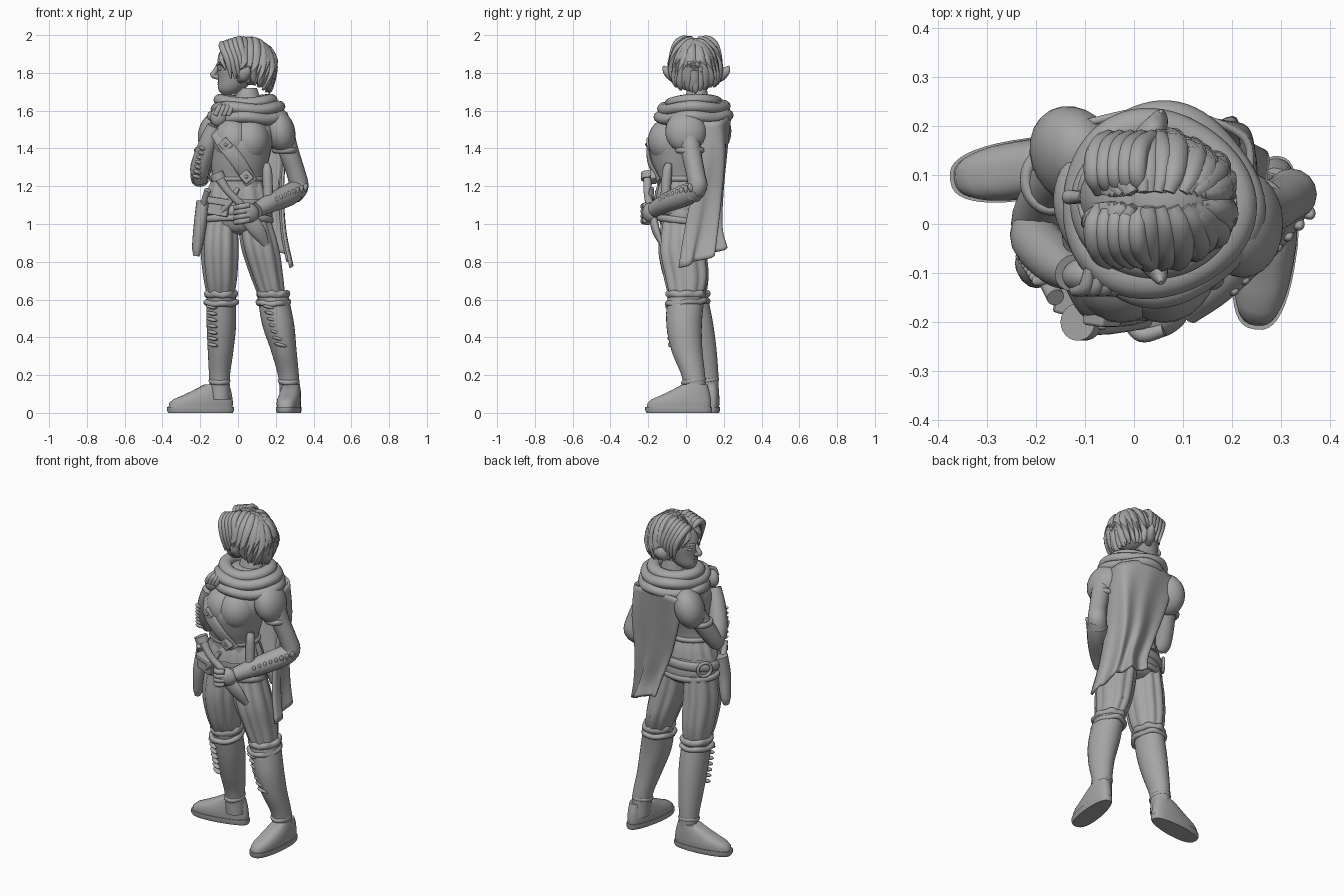
import bpy, bmesh, math, random
from mathutils import Vector

random.seed(4)
if bpy.data.objects.get("Cube"):
    bpy.data.objects.remove(bpy.data.objects["Cube"], do_unlink=True)

# One plain material for the whole figure
STONE = (.38, .38, .38, 1)
stone = bpy.data.materials.new("plain_grey")
stone.use_nodes = True
stone.diffuse_color = STONE
stone.node_tree.nodes["Principled BSDF"].inputs["Base Color"].default_value = STONE


def finish(name, bm):
    """Turn a bmesh into a smooth shaded object."""
    bmesh.ops.recalc_face_normals(bm, faces=bm.faces)
    mesh = bpy.data.meshes.new(name)
    bm.to_mesh(mesh)
    bm.free()
    mesh.materials.append(stone)
    obj = bpy.data.objects.new(name, mesh)
    bpy.context.collection.objects.link(obj)
    bpy.ops.object.select_all(action='DESELECT')
    obj.select_set(True)
    bpy.context.view_layer.objects.active = obj
    bpy.ops.object.shade_smooth_by_angle(angle=math.radians(50))
    return obj


def spline(points, steps=6):
    """Smooth curve through tuples of any length."""
    pts = [Vector(p) for p in points]
    pts = [pts[0] * 2 - pts[1]] + pts + [pts[-1] * 2 - pts[-2]]
    out = []
    for a, b, c, d in zip(pts, pts[1:], pts[2:], pts[3:]):
        for k in range(steps):
            t = k / steps
            out.append(b + (c - a) * (t / 2) + (a * 2 - b * 5 + c * 4 - d) * (t * t / 2)
                       + (b * 3 - a - c * 3 + d) * (t ** 3 / 2))
    return out + [pts[-2]]


def skin(name, rings, loop=False, closed=True):
    """Bridge a row of point rings into a surface."""
    bm = bmesh.new()
    rows = [[bm.verts.new(p) for p in ring] for ring in rings]
    count = len(rows[0])
    pairs = list(zip(rows, rows[1:])) + ([(rows[-1], rows[0])] if loop else [])
    for low, high in pairs:
        for i in range(count if closed else count - 1):
            j = (i + 1) % count
            bm.faces.new((low[i], low[j], high[j], high[i]))
    if closed and not loop:
        bm.faces.new(rows[0])
        bm.faces.new(rows[-1])
    return finish(name, bm)


def angles(count):
    return [math.tau * i / count for i in range(count)]


def loft(name, sections, ribs=0, depth=0):
    """Stack level ellipses given as x, y, z, radius x, radius y."""
    rings = []
    for x, y, z, rx, ry in spline(sections):
        ring = []
        for a in angles(64 if ribs else 32):
            swell = 1 + depth * (abs(math.sin(a * ribs / 2)) - 1)
            ring.append((x + rx * swell * math.cos(a), y + ry * swell * math.sin(a), z))
        rings.append(ring)
    return skin(name, rings)


def foot(name, centre, heading, sections):
    """Stack blunt outlines given as z, reach to toe, reach to heel, half width."""
    ahead = Vector((math.cos(heading), math.sin(heading), 0))
    across = Vector((-ahead.y, ahead.x, 0))
    rings = []
    for z, toe, heel, wide in sections:
        ring = []
        for a in angles(40):
            c, s = (math.copysign(abs(v) ** .75, v) for v in (math.cos(a), math.sin(a)))
            slim = wide * (1 if c > 0 else 1 + .2 * c)
            ring.append(Vector((*centre, z)) + ahead * ((toe - heel) / 2 + c * (toe + heel) / 2) + across * s * slim)
        rings.append(ring)
    return skin(name, rings)


def tube(name, points, flat=1, ref=(0, 0, 1), sides=16, steps=6):
    """Sweep an oval along x, y, z, radius points; flat squashes it along ref."""
    path = spline(points, steps)
    rings = []
    for i, p in enumerate(path):
        ahead, behind = path[min(i + 1, len(path) - 1)], path[max(i - 1, 0)]
        along = (ahead - behind).xyz.normalized()
        side = along.cross(Vector(ref)).normalized()
        rise = side.cross(along)
        rings.append([p.xyz + (side * math.cos(a) + rise * flat * math.sin(a)) * p.w
                      for a in angles(sides)])
    return skin(name, rings)


def band(name, centre, rx, ry, thick, tall, tilt=0, wave=0, lobes=5):
    """Closed hoop around the body, with an optional wavy drape."""
    x, y, z = centre
    rings = []
    for a in angles(72):
        w = wave * math.sin(a * lobes + x * 40)
        rings.append([(x + (rx + w + thick * math.cos(b)) * math.cos(a),
                       y + (ry + w + thick * math.cos(b)) * math.sin(a),
                       z + w + tilt * math.sin(a) + tall * math.sin(b)) for b in angles(12)])
    return skin(name, rings, loop=True)


def ball(name, place, size, turn=(0, 0, 0)):
    bm = bmesh.new()
    bmesh.ops.create_uvsphere(bm, u_segments=24, v_segments=16, radius=1)
    obj = finish(name, bm)
    obj.location, obj.scale, obj.rotation_euler = place, size, turn


def block(name, place, size, turn=(0, 0, 0)):
    bm = bmesh.new()
    bmesh.ops.create_cube(bm, size=1)
    for v in bm.verts:
        v.co = Vector(a * b for a, b in zip(v.co, size))
    obj = finish(name, bm)
    obj.location, obj.rotation_euler = place, turn
    bevel = obj.modifiers.new("soft_edges", 'BEVEL')
    bevel.width, bevel.segments = .006, 2


def studs(name, start, end, count, size, turn=(0, 0, 0)):
    """Row of small rounded toggles between two points."""
    for i in range(count):
        ball(f"{name}_{i}", Vector(start).lerp(Vector(end), i / (count - 1)), size, turn)


# Torso and bodice
loft("torso", [(0, -.02, .945, .05, .05), (0, -.02, .97, .13, .1), (0, -.02, 1.03, .182, .125),
               (-.005, -.03, 1.12, .172, .122), (0, -.035, 1.23, .143, .117), (.01, -.04, 1.33, .152, .142),
               (.02, -.025, 1.43, .165, .17), (.03, .02, 1.53, .17, .155), (.05, .05, 1.61, .09, .08),
               (.05, .06, 1.72, .05, .05)])
for side, x in (("right", -.025), ("left", .06)):
    ball(side + "_bust", (x, -.08, 1.44), (.11, .122, .125))
loft("bodice_skirt", [(0, -.03, 1.24, .14, .11), (0, -.03, 1.18, .165, .13), (0, -.03, 1.13, .18, .14)], 14, .08)
band("bodice_hem", (0, -.03, 1.24), .142, .115, .012, .015)
band("belt", (-.01, -.03, 1.08), .175, .13, .014, .028, .01)
band("lower_belt", (-.005, -.03, 1.02), .182, .13, .012, .018, -.015)
buckle = band("belt_buckle", (0, 0, 0), .04, .04, .009, .009)
buckle.location, buckle.rotation_euler = (-.165, .055, 1.08), (0, math.pi / 2, -.6)

# Legs: ribbed breeches, rolled cuffs, tall boots and flat shoes
legs = {
    "right": ([(-.09, -.02, 1.03, .09, .11), (-.095, -.02, .87, .102, .128), (-.092, 0, .72, .092, .12),
               (-.09, .02, .6, .07, .085)],
              [(-.09, .02, .62, .078, .095), (-.088, .05, .47, .078, .094), (-.092, .08, .33, .068, .082),
               (-.098, .11, .19, .055, .062), (-.095, .115, .07, .055, .058)],
              (-.195, .115), math.radians(188)),
    "left": ([(.085, -.02, 1.03, .09, .11), (.12, -.02, .87, .102, .128), (.155, 0, .72, .088, .12),
              (.185, 0, .6, .07, .09)],
             [(.185, 0, .62, .082, .098), (.212, -.01, .47, .085, .094), (.242, .005, .33, .068, .082),
              (.268, .04, .19, .055, .062), (.275, .05, .07, .052, .058)],
             (.272, -.035), math.radians(262)),
}
for side, (thigh, boot, middle, heading) in legs.items():
    loft(side + "_breeches", thigh, 9, .11)
    loft(side + "_boot", boot)
    x, y, z = boot[0][:3]
    band(side + "_knee_roll", (x, y, z - .035), .078, .096, .016, .016, .008, .003)
    band(side + "_knee_frill", (x, y, z + .008), .072, .09, .017, .02, 0, .003, 7)
    band(side + "_ankle_fold", boot[3][:2] + (.17,), .046, .054, .012, .014, .01)
    foot(side + "_sole", middle, heading, [(0, .175, .17, .058), (.012, .182, .175, .063), (.032, .182, .175, .063)])
    foot(side + "_shoe", middle, heading, [(.03, .174, .168, .058), (.052, .17, .17, .06), (.072, .148, .168, .059),
                                           (.09, .105, .165, .056), (.115, .05, .16, .053), (.15, -.015, .15, .044)])
studs("right_boot_lace", (-.14, -.05, .56), (-.135, -.01, .36), 7, (.032, .018, .01), (0, .2, -.5))
studs("left_boot_lace", (.165, -.093, .56), (.225, -.08, .36), 7, (.035, .016, .01), (0, .25, .1))

# Left arm resting on the sword
ball("left_puff_sleeve", (.222, 0, 1.49), (.08, .11, .115), (0, -.25, 0))
band("left_sleeve_cuff", (.247, .02, 1.39), .055, .064, .013, .016)
tube("left_upper_arm", [(.235, .01, 1.5, .058), (.27, .028, 1.38, .053), (.307, .05, 1.27, .05),
                        (.32, .06, 1.2, .053), (.29, .03, 1.16, .056)], ref=(0, 1, 0))
tube("left_bracer", [(.325, .065, 1.19, .05), (.26, -.01, 1.15, .058), (.17, -.11, 1.11, .05),
                     (.1, -.17, 1.075, .04)])
studs("left_bracer_lace", (.355, .025, 1.19), (.2, -.13, 1.12), 8, (.014, .014, .026), (.4, .3, 0))
ball("left_hand", (.055, -.19, 1.06), (.06, .04, .052), (0, .3, .4))
for i in range(4):
    z = 1.1 - i * .026
    tube(f"left_finger_{i}", [(.06, -.215, z, .015), (.015, -.225, z - .008, .016), (-.015, -.195, z - .015, .013)])

# Right arm raised to the collar
ball("right_puff_sleeve", (-.12, .137, 1.48), (.085, .108, .12), (0, .3, .5))
band("right_sleeve_cuff", (-.165, .09, 1.39), .055, .06, .013, .016)
tube("right_upper_arm", [(-.13, .12, 1.47, .06), (-.17, .07, 1.36, .054), (-.2, .01, 1.26, .05),
                         (-.2, -.02, 1.23, .045)], ref=(0, 1, 0))
tube("right_bracer", [(-.2, .01, 1.23, .042), (-.2, -.03, 1.3, .052), (-.16, -.075, 1.42, .05),
                      (-.125, -.1, 1.52, .038)], ref=(0, 1, 0))
studs("right_bracer_lace", (-.218, -.06, 1.25), (-.185, -.11, 1.4), 7, (.026, .014, .011), (0, .3, .4))
ball("right_hand", (-.1, -.105, 1.57), (.045, .036, .055), (0, .4, 0))
for i in range(4):
    x = -.12 + i * .022
    tube(f"right_finger_{i}", [(x, -.135, 1.575, .013), (x + .02, -.13, 1.615, .014), (x + .03, -.09, 1.63, .011)],
         ref=(0, 1, 0))

# Draped cowl and hanging cape
loft("cowl_base", [(.04, .04, 1.51, .185, .17), (.04, .04, 1.56, .18, .175), (.045, .045, 1.63, .13, .13),
                   (.05, .05, 1.66, .07, .07)])
for i, (z, r) in enumerate(((1.65, .125), (1.615, .16), (1.565, .172))):
    band(f"cowl_fold_{i}", (.04 + i * .006, .04, z), r, r - .004, .038, .032, .005, .007, 2 + i)
hem = [[(.245, .08, 1.54), (.225, .185, 1.55), (.06, .24, 1.58), (-.12, .21, 1.55)],
       [(.25, .07, 1.36), (.235, .19, 1.36), (.1, .215, 1.38), (-.08, .19, 1.36)],
       [(.24, .03, 1.16), (.225, .17, 1.16), (.12, .19, 1.16), (-.02, .165, 1.16)],
       [(.25, -.01, .96), (.24, .14, .96), (.17, .18, .98), (.04, .17, 1)],
       [(.285, -.04, .77), (.27, .11, .82), (.2, .2, .87), (.06, .19, .91)]]
columns = list(zip(*[spline(row, 12) for row in hem]))
sheet = []
for i, column in enumerate(columns):
    fold = math.sin(i * math.tau / 11) * .018
    sheet.append([p + Vector((fold * .6, fold, 0)) * (k / 24) for k, p in enumerate(spline(column, 6))])
cape = skin("cape", sheet, closed=False)
cape.modifiers.new("cloth_thickness", 'SOLIDIFY').thickness = .014

# Sword, scabbards, pouches and chest strap
tube("sword_grip", [(-.1, -.2, 1.245, .026), (-.05, -.205, 1.17, .02), (.03, -.19, 1.09, .022)], steps=3)
tube("sword_pommel", [(-.115, -.2, 1.27, .038), (-.1, -.2, 1.235, .038)], ref=(0, 1, 0), steps=1, sides=24)
tube("sword_guard", [(-.1, -.17, 1.05, .014), (-.05, -.19, 1.11, .018), (0, -.18, 1.19, .012)])
tube("sword_scabbard", [(.02, -.18, 1.07, .04), (.1, -.16, .97, .042), (.16, -.12, .87, .012)],
     flat=.5, ref=(0, 1, 0))
tube("hip_scabbard", [(-.185, -.08, 1.12, .035), (-.2, -.09, 1, .034), (-.215, -.08, .88, .028),
                      (-.22, -.08, .83, .016)], ref=(0, 1, 0), flat=1.2)
tube("hip_dagger_grip", [(-.16, -.15, 1.18, .018), (-.19, -.09, 1.08, .018)])
block("belt_pouch", (-.1, -.155, 1.09), (.11, .06, .09), (0, .15, -.25))
block("pouch_flap", (-.1, -.165, 1.12), (.12, .06, .035), (0, .15, -.25))
tube("belt_vial", [(.15, -.09, 1.32, .018), (.155, -.1, 1.27, .026), (.16, -.11, 1.13, .026)], ref=(0, 1, 0))
tube("chest_strap", [(-.12, -.11, 1.5, .036), (-.07, -.188, 1.42, .038), (0, -.192, 1.33, .038),
                     (.07, -.14, 1.22, .036)], flat=.3, ref=(0, 1, 0))
for i in range(3):
    place = Vector((-.065, -.193, 1.42)).lerp(Vector((.045, -.172, 1.25)), i / 2)
    block(f"strap_pocket_{i}", place, (.06, .03, .055), (.1, .85, 0))
    ball(f"strap_button_{i}", place + Vector((0, -.017, 0)), (.009, .006, .009))

# Head, turned to the right
loft("head", [(-.05, .055, 1.685, .035, .03), (-.035, .055, 1.715, .07, .06), (-.01, .055, 1.77, .095, .083),
              (.01, .055, 1.85, .12, .1), (.03, .055, 1.92, .11, .095), (.035, .055, 1.96, .06, .06)])
tube("nose", [(-.105, .055, 1.84, .01), (-.12, .055, 1.81, .013), (-.132, .055, 1.788, .015), (-.1, .055, 1.775, .012)],
     ref=(0, 1, 0))
for i, z in enumerate((1.75, 1.738)):
    ball(f"lip_{i}", (-.095, .055, z), (.013, .026, .008))
for side, s in (("left", -1), ("right", 1)):
    ball(side + "_eye", (-.091, .055 + s * .038, 1.82), (.014, .018, .01))
    tube(side + "_brow", [(-.109, .055 + s * .015, 1.842, .007), (-.099, .055 + s * .045, 1.85, .007),
                          (-.075, .055 + s * .07, 1.842, .004)])
    tube(side + "_ear", [(.01, .055 + s * .08, 1.765, .018), (.03, .055 + s * .12, 1.79, .03),
                         (.05, .055 + s * .155, 1.81, .02), (.055, .055 + s * .175, 1.835, .004)], flat=1.3)

# Parted hair: a cap covered with combed locks
crown = Vector((.045, .05, 1.84))
ball("hair_cap", (.065, .05, 1.86), (.12, .122, .125))
for layer, (count, grow) in enumerate(((15, 1), (12, .95))):
    for s in (-1, 1):
        for i in range(count):
            t = i / (count - 1)
            a = math.radians(28 + 150 * t) + random.uniform(-.06, .06)
            start = Vector((-math.cos(a) * .75, s * .1, .85))
            end = Vector((-math.cos(a), s * math.sin(a), .1 - 1.3 * t + random.uniform(-.15, .1)))
            lock, thick = [], random.uniform(.75, 1.15)
            for k in range(6):
                d = start.lerp(end, k / 5).normalized()
                drop, hang = (.19, (1 - .6 * d.z ** 2) ** -.5) if d.z < 0 else (.147, 1)
                p = crown + Vector((d.x * .145 * hang, d.y * .128 * hang, d.z * drop)) * grow
                p.x += math.sin(k * 1.3 + i) * .005
                lock.append((*p, (.012, .022, .025, .024, .019, .006)[k] * thick))
            tube(f"hair_lock_{layer}_{s}_{i}", lock, flat=.75, sides=8, steps=3)
# Raised front locks swept sideways off the parting
for s in (-1, 1):
    for i in range(5):
        x, rise = -.082 + i * .022, i * .007
        tube(f"fringe_lock_{s}_{i}", [(x + .01, .05 + s * .015, 1.925 + rise, .012), (x, .05 + s * .05, 1.95 + rise, .02),
                                      (x + .005, .05 + s * .1, 1.925 + rise, .02),
                                      (x + .03, .05 + s * .125, 1.86, .018), (x + .045, .05 + s * .12, 1.77, .005)],
             ref=(1, 0, 0), sides=8, steps=4)
